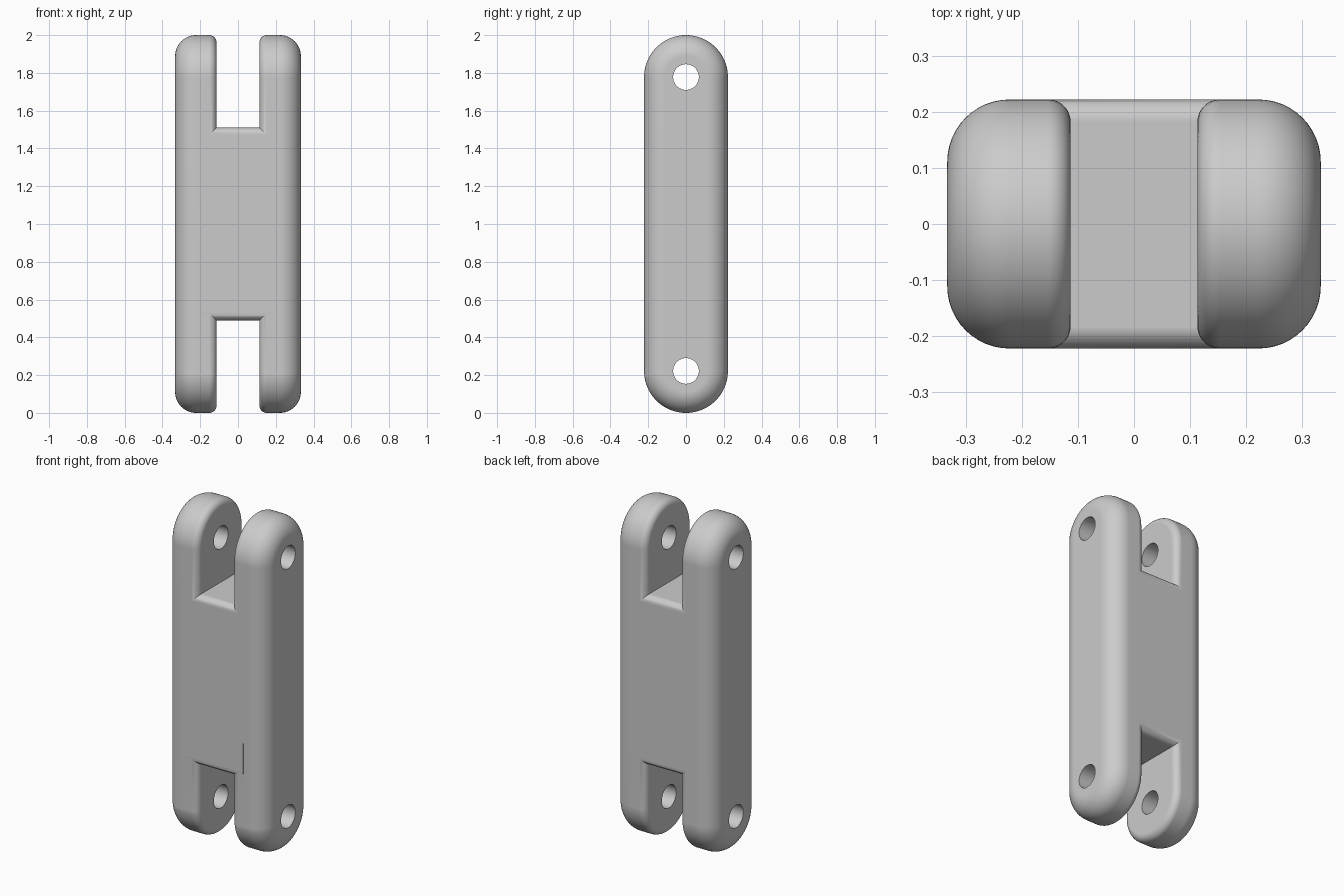
import bpy, bmesh
from math import pi, sin, cos

cube = bpy.data.objects.get("Cube")
if cube:
    bpy.data.objects.remove(cube)

HALF_W, R, LENGTH = 0.333, 0.222, 2.0   # half width, end radius, height
SLOT, BIG, SMALL = 0.113, 0.111, 0.04   # half slot width, outer and inner fillets
FLOOR_Z = 0.49                          # lower slot depth
HOLE_R = 0.068

grey = bpy.data.materials.new("grey")
grey.use_nodes = True
grey.diffuse_color = (0.6, 0.6, 0.6, 1)
grey.node_tree.nodes["Principled BSDF"].inputs["Base Color"].default_value = (0.6, 0.6, 0.6, 1)


def loft(name, rings):
    """Skin closed rings of points and cap both ends."""
    bm = bmesh.new()
    loops = [[bm.verts.new(p) for p in ring] for ring in rings]
    n = len(loops[0])
    for a, b in zip(loops, loops[1:]):
        for i in range(n):
            j = (i + 1) % n
            bm.faces.new((a[i], a[j], b[j], b[i]))
    bm.faces.new(loops[0])
    bm.faces.new(loops[-1])
    bmesh.ops.recalc_face_normals(bm, faces=bm.faces)
    mesh = bpy.data.meshes.new(name)
    bm.to_mesh(mesh)
    bm.free()
    mesh.materials.append(grey)
    obj = bpy.data.objects.new(name, mesh)
    bpy.context.collection.objects.link(obj)
    return obj


def rounded(x, half_y, z0, z1, r, steps):
    """Rounded rectangle in the y-z plane at x; a stadium when r equals half_y."""
    pts = []
    for k, (sy, cz) in enumerate(((1, z1 - r), (-1, z1 - r), (-1, z0 + r), (1, z0 + r))):
        for i in range(steps + 1):
            if half_y == r and k % 2 and i == 0:
                continue                # shared apex point
            if half_y == r and k == 2 and i == 0:
                continue
            a = (k + i / steps) * pi / 2
            pts.append((x, sy * (half_y - r) + r * cos(a), cz + r * sin(a)))
    return pts


def cheek(name, side):
    """Stadium plate with a large outer and a small inner rounded rim."""
    arc = [i / 12 * pi / 2 for i in range(13)]
    profile = [(HALF_W - BIG * (1 - cos(a)), BIG * (1 - sin(a))) for a in arc]
    profile += [(SLOT + SMALL * (1 - sin(a)), SMALL * (1 - cos(a))) for a in arc]
    return loft(name, [rounded(side * x, R - d, d, LENGTH - d, R - d, 20) for x, d in profile])


def combine(target, other, operation):
    mod = target.modifiers.new("combine", "BOOLEAN")
    mod.operation, mod.object, mod.solver = operation, other, "EXACT"
    bpy.context.view_layer.objects.active = target
    bpy.ops.object.modifier_apply(modifier=mod.name)
    bpy.data.objects.remove(other)


# Central web between the two slots, reaching into both cheeks
link = loft("link_body", [rounded(x, R, FLOOR_Z, LENGTH - FLOOR_Z, SMALL, 10) for x in (-0.19, 0.19)])
for label, side in (("left_cheek", 1), ("right_cheek", -1)):
    combine(link, cheek(label, side), "UNION")

# Pin holes through both ends
for z in (R, LENGTH - R):
    pin = loft("pin_cutter", [rounded(x, HOLE_R, z - HOLE_R, z + HOLE_R, HOLE_R, 12)[:-1] for x in (-0.5, 0.5)])
    pin.hide_render = True
    combine(link, pin, "DIFFERENCE")

# Smooth fillets with flat plates
bpy.ops.object.select_all(action="DESELECT")
link.select_set(True)
bpy.context.view_layer.objects.active = link
bpy.ops.object.shade_smooth_by_angle(angle=pi / 6)
weighted = link.modifiers.new("weighted_normals", "WEIGHTED_NORMAL")
weighted.keep_sharp = True
